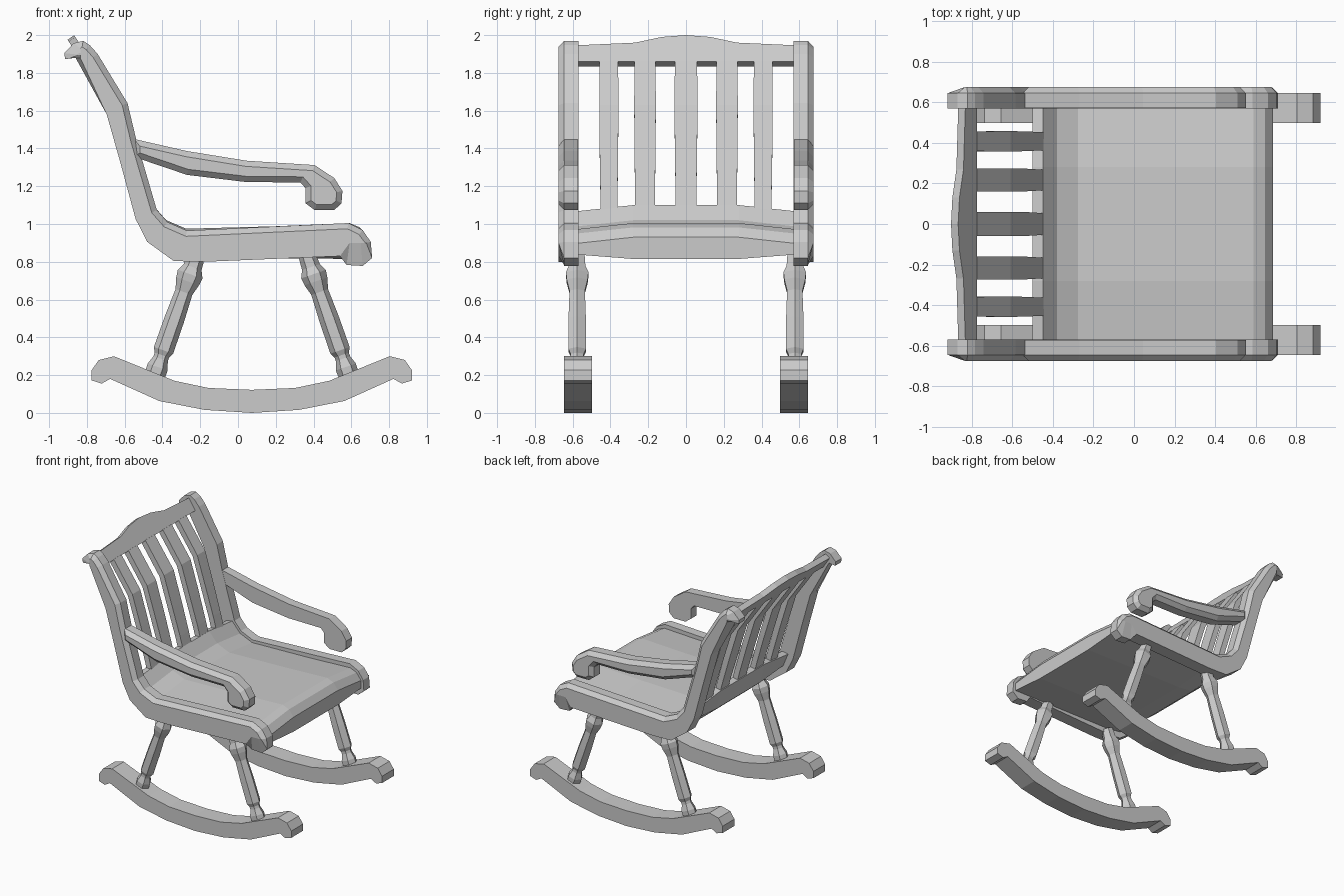
import bpy, bmesh
from math import sin, cos, tau
from mathutils import Vector

cube = bpy.data.objects.get("Cube")
if cube:
    bpy.data.objects.remove(cube)

wood = bpy.data.materials.new("grey_wood")
wood.use_nodes = True
grey = (0.6, 0.6, 0.6, 1)
wood.diffuse_color = grey
wood.node_tree.nodes["Principled BSDF"].inputs["Base Color"].default_value = grey


def loft(name, rings, mirror=False):
    """Skin a row of closed rings of points and cap both ends."""
    bm = bmesh.new()
    loops = [[bm.verts.new(p) for p in ring] for ring in rings]
    n = len(loops[0])
    for low, high in zip(loops, loops[1:]):
        for i in range(n):
            j = (i + 1) % n
            bm.faces.new((low[i], low[j], high[j], high[i]))
    bm.faces.new(loops[0])
    bm.faces.new(loops[-1])
    bmesh.ops.remove_doubles(bm, verts=bm.verts, dist=0.0005)
    bmesh.ops.recalc_face_normals(bm, faces=bm.faces)
    mesh = bpy.data.meshes.new(name)
    bm.to_mesh(mesh)
    bm.free()
    mesh.materials.append(wood)
    obj = bpy.data.objects.new(name, mesh)
    bpy.context.collection.objects.link(obj)
    if mirror:
        mod = obj.modifiers.new("other_side", 'MIRROR')
        mod.use_axis = (False, True, False)
    return obj


CHAMFER = 0.03


def inset(profile, count):
    """Move the first points of an anticlockwise profile inwards."""
    pts = [Vector(p) for p in profile]
    result = []
    for i, p in enumerate(pts):
        if i < count:
            a = (p - pts[i - 1]).normalized()
            b = (pts[(i + 1) % len(pts)] - p).normalized()
            na, nb = Vector((-a.y, a.x)), Vector((-b.y, b.x))
            p = p + (na + nb) * CHAMFER / max(1 + na.dot(nb), .5)
        result.append(p)
    return result


def plank(name, profile, inner, outer, rim=None):
    """Extrude a side profile sideways, slope it to its rim and mirror it."""
    layers = [(inner, profile), (outer, profile)]
    if rim:
        layers = [(inner, profile), (outer - CHAMFER, profile), (outer, rim)]
    loft(name, [[(x, y, z) for x, z in pts] for y, pts in layers], mirror=True)


MID = 0.073  # fore-and-aft centre of the rockers and legs

# Rockers: half a profile, reflected about the middle
half = [(0, 0), (.25, .016), (.49, .063), (.75, .18), (.795, .155), (.848, .172),
        (.848, .226), (.81, .28), (.73, .3), (.41, .17), (.23, .132), (0, .122)]
rocker = [(MID + x, z) for x, z in half]
rocker += [(MID - x, z) for x, z in half[-2:0:-1]]
plank("rockers", rocker, .497, .645)

# Side frames: front scroll, seat rail, back post, top scroll, then the plain rear edge
front_and_top = [(.575, .783), (.66, .778), (.71, .82), (.703, .905),
                 (.66, .968), (.585, 1.005), (-.27, .965), (-.373, 1.01),
                 (-.43, 1.075), (-.537, 1.44), (-.585, 1.64), (-.743, 1.9),
                 (-.785, 1.947), (-.82, 1.97), (-.87, 1.957), (-.92, 1.905),
                 (-.915, 1.873)]
rear = [(-.86, 1.88), (-.695, 1.58), (-.627, 1.34), (-.542, 1.026), (-.48, .905),
        (-.34, .804), (-.18, .8), (.54, .83)]
frame = front_and_top + rear
# both scrolls slope away from the flat outer face
rim = [(max(x, -.835), max(z, .9) if x > .56 else z)
       for x, z in inset(frame, len(front_and_top))]
plank("side_frames", frame, .57, .675, rim)

# Armrests with a drooping scroll
arm = [(-.55, 1.355), (-.27, 1.26), (.045, 1.222), (.33, 1.22), (.357, 1.19),
       (.357, 1.11), (.405, 1.074), (.51, 1.074), (.548, 1.11), (.553, 1.175),
       (.51, 1.243), (.405, 1.312), (.045, 1.335), (-.27, 1.386), (-.55, 1.45)]
plank("armrests", arm, .572, .675, inset(arm, len(arm)))

# Turned six-sided legs: (fraction of length, radius)
turning = [(0, .054), (.1, .056), (.17, .04), (.2, .04), (.24, .054), (.5, .053),
           (.73, .047), (.82, .064), (.88, .069), (.94, .05), (1.04, .045)]
for name, side in (("front_legs", 1), ("rear_legs", -1)):
    foot = Vector((MID + side * .52, .576, .18))
    axis = Vector((MID + side * .3, .576, .81)) - foot
    across = axis.cross(Vector((0, 1, 0))).normalized()
    rings = []
    for t, r in turning:
        rings.append([foot + axis * t + r * (across * cos(tau * k / 6)
                      + Vector((0, 1, 0)) * sin(tau * k / 6)) for k in range(6)])
    loft(name, rings, mirror=True)

# Seat: crowned slab that curls up into the lower back rail
seat_top = [(-.45, 1.1), (-.38, 1.02), (-.275, .975), (.2, .988), (.59, 1.005),
            (.645, .982), (.685, .93)]
seat_base = [(.685, .815), (-.2, .82), (-.34, .835), (-.46, .935), (-.5, 1.09)]
rings = []
for y, drop, lift in ((-.6, .035, .025), (-.28, 0, 0), (.28, 0, 0), (.6, .035, .025)):
    rings.append([(x, y, z - drop) for x, z in seat_top]
                 + [(x, y, z + lift) for x, z in seat_base[:-1]]
                 + [(x, y, z - drop) for x, z in seat_base[-1:]])
loft("seat", rings)

# Back slats: follow the curve of the back posts, slightly swollen in the middle
slat_path = [(-.46, 1.05), (-.492, 1.17), (-.555, 1.38), (-.63, 1.62), (-.795, 1.855)]
swell = [.95, .95, 1.02, 1.04, 1.02]
for side, width in ((-.408, .048), (-.217, .055), (0, .058), (.217, .055), (.408, .048)):
    rings = []
    for (x, z), s in zip(slat_path, swell):
        w = width * s
        rings.append([(x - .02, side - w, z - .01), (x + .02, side - w, z + .01),
                      (x + .02, side + w, z + .01), (x - .02, side + w, z - .01)])
    loft("back_slat", rings)

# Top rail: leaning board with an arched upper edge
rings = []
arch = [(0, 2), (.13, 1.99), (.27, 1.96), (.6, 1.945)]
for y, top in [(-y, z) for y, z in arch[:0:-1]] + arch:
    lean = (top - 1.86) * .66
    rings.append([(-.775, y, 1.86), (-.775 - lean, y, top),
                  (-.81 - lean, y, top - .025), (-.81, y, 1.835)])
loft("top_rail", rings)
